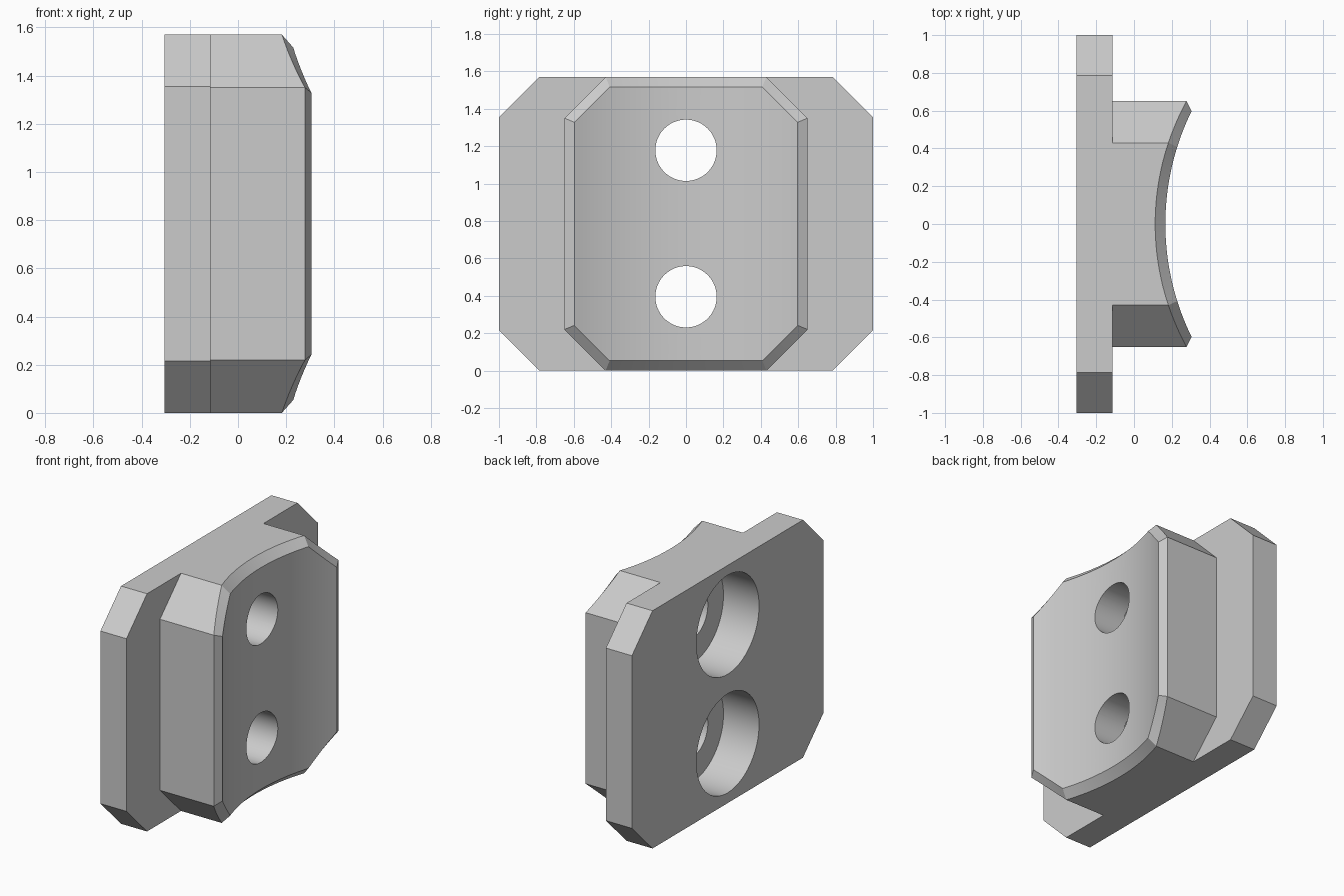
import bpy
import bmesh
import math
from mathutils import Matrix, Vector

cube = bpy.data.objects.get("Cube")
if cube:
    bpy.data.objects.remove(cube, do_unlink=True)

HEIGHT = 1.57
BACK, STEP = -0.305, -0.115      # plate back and front planes
ARC_R = 1.355                    # radius of the hollow face
RIM = 0.053                      # width of the rim bevel

grey = bpy.data.materials.new("plain grey")
grey.use_nodes = True
grey.diffuse_color = (0.6, 0.6, 0.6, 1)
grey.node_tree.nodes["Principled BSDF"].inputs["Base Color"].default_value = (0.6, 0.6, 0.6, 1)


def finish(name, bm):
    bmesh.ops.recalc_face_normals(bm, faces=bm.faces)
    mesh = bpy.data.meshes.new(name)
    bm.to_mesh(mesh)
    bm.free()
    mesh.materials.append(grey)
    obj = bpy.data.objects.new(name, mesh)
    bpy.context.collection.objects.link(obj)
    return obj


def bridge(bm, a, b):
    n = len(a)
    for i in range(n):
        bm.faces.new((a[i], a[(i + 1) % n], b[(i + 1) % n], b[i]))


def lower_outline(half, cut, z0, mid=24, side=6):
    """Lower half of a clipped rectangle, as (y, z) points."""
    slope = [(half - cut * i / side, z0 + cut * (1 - i / side)) for i in range(side)]
    flat = half - cut
    floor = [(-flat + 2 * flat * i / mid, z0) for i in range(mid + 1)]
    return [(-y, z) for y, z in slope] + floor + slope[::-1]


def outline(*args, **kw):
    low = lower_outline(*args, **kw)
    return low + [(y, HEIGHT - z) for y, z in reversed(low)]


def hollow(y):
    return ARC_R - math.sqrt(ARC_R ** 2 - y * y)


def ring(bm, pts, x):
    return [bm.verts.new((x(y), y, z)) for y, z in pts]


# Clipped mounting plate
bm = bmesh.new()
pts = outline(1.0, 0.215, 0, mid=1, side=1)
back = ring(bm, pts, lambda y: BACK)
front = ring(bm, pts, lambda y: STEP)
bridge(bm, back, front)
bm.faces.new(back)
bm.faces.new(front)
body = finish("clamp_bracket", bm)

# Raised pad with a hollow face and bevelled rim
bm = bmesh.new()
outer = outline(0.65, 0.22, 0)
inner = outline(0.65 - RIM, 0.22 - RIM * (2 - math.sqrt(2)), RIM)
rings = [ring(bm, outer, lambda y: STEP - 0.06),
         ring(bm, outer, lambda y: 0.112 + hollow(y)),
         ring(bm, inner, lambda y: 0.166 + hollow(y))]
bridge(bm, rings[0], rings[1])
bridge(bm, rings[1], rings[2])
bm.faces.new(rings[0])
cap = rings[2]
n = len(cap)
for i in range(n // 2 - 1):
    bm.faces.new((cap[i], cap[i + 1], cap[n - 2 - i], cap[n - 1 - i]))
pad = finish("pad", bm)


# Stepped bolt holes: wide counterbore behind, narrow hole in front
def stepped_cutter(z, seg=64):
    bm = bmesh.new()
    loops = []
    for x, r in ((-0.6, 0.327), (-0.045, 0.327), (-0.045, 0.164), (0.6, 0.164)):
        loops.append([bm.verts.new((x, r * math.cos(2 * math.pi * i / seg),
                                    z + r * math.sin(2 * math.pi * i / seg)))
                      for i in range(seg)])
    for a, b in zip(loops, loops[1:]):
        bridge(bm, a, b)
    bm.faces.new(loops[0])
    bm.faces.new(loops[-1])
    return finish("hole_cutter", bm)


def combine(tool, operation):
    mod = body.modifiers.new(operation.lower(), "BOOLEAN")
    mod.object = tool
    mod.operation = operation
    mod.solver = "EXACT"
    bpy.ops.object.modifier_apply(modifier=mod.name)
    bpy.data.objects.remove(tool, do_unlink=True)


bpy.ops.object.select_all(action="DESELECT")
body.select_set(True)
bpy.context.view_layer.objects.active = body
combine(pad, "UNION")
for z in (0.395, 1.178):
    combine(stepped_cutter(z), "DIFFERENCE")

bpy.ops.object.shade_smooth_by_angle(angle=math.radians(25))
